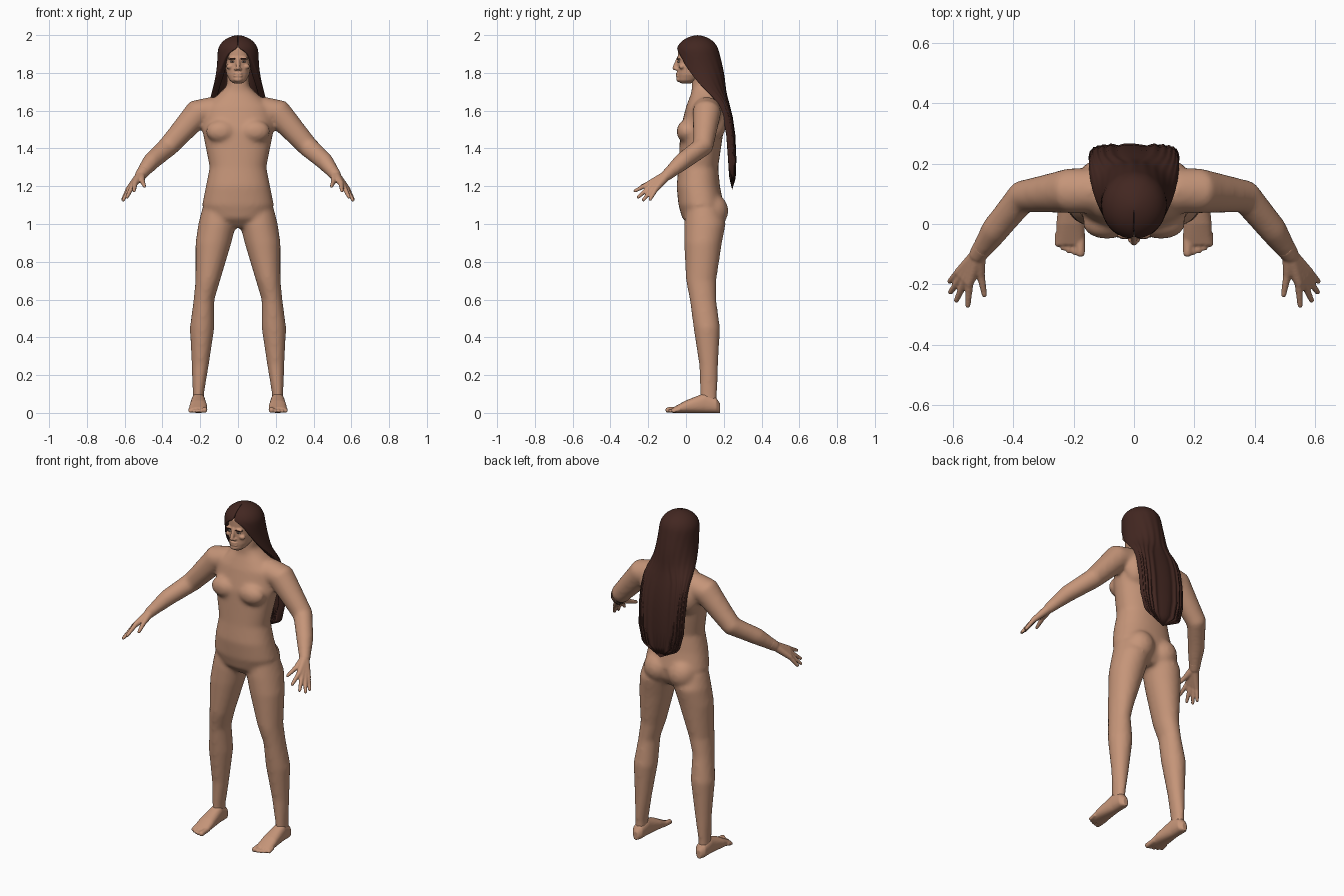
import bpy
import bmesh
import math
from mathutils import Vector, Matrix

cube = bpy.data.objects.get("Cube")
if cube:
    bpy.data.objects.remove(cube, do_unlink=True)


def material(name, rgb):
    mat = bpy.data.materials.new(name)
    mat.use_nodes = True
    mat.diffuse_color = (*rgb, 1)
    mat.node_tree.nodes["Principled BSDF"].inputs["Base Color"].default_value = (*rgb, 1)
    return mat


skin = material("skin", (.56, .3, .19))
hair_brown = material("hair_brown", (.055, .02, .015))
eye_white = material("eye_white", (.55, .5, .45))

X, Y, Z = Vector((1, 0, 0)), Vector((0, 1, 0)), Vector((0, 0, 1))
SIDES = {"left": 1, "right": -1}


def signed_power(value, exponent):
    return math.copysign(abs(value) ** exponent, value)


def skin_rings(bm, rings):
    """Bridge rings of equal vertex count and cap both ends."""
    rows = [[bm.verts.new(point) for point in ring] for ring in rings]
    for low, high in zip(rows, rows[1:]):
        for i in range(len(low)):
            j = (i + 1) % len(low)
            bm.faces.new((low[i], low[j], high[j], high[i]))
    bm.faces.new(rows[0])
    bm.faces.new(rows[-1])


def ellipse(centre, u, v, squareness=1, count=32):
    """Ring of points around a centre, spanned by the half axes u and v."""
    turns = [math.tau * i / count for i in range(count)]
    return [centre + u * signed_power(math.cos(turn), squareness)
            + v * signed_power(math.sin(turn), squareness) for turn in turns]


def trunk(bm, profile):
    """Centred upright form from rows of height, front y, back y and half width."""
    skin_rings(bm, [ellipse(Vector((0, (front + back) / 2, z)), X * width,
                            Y * (back - front) / 2, .9)
                    for z, front, back, width in profile])


def ball(bm, centre, radii):
    place = Matrix.Translation(centre) @ Matrix.Diagonal((*radii, 1))
    bmesh.ops.create_uvsphere(bm, u_segments=20, v_segments=12, radius=1, matrix=place)


def tube(bm, points, radii, side=1):
    """Round tube through the points with a rounded tip."""
    path = [Vector((side * x, y, z)) for x, y, z in points]
    rings = []
    for i, (point, radius) in enumerate(zip(path, radii)):
        ahead, behind = path[min(i + 1, len(path) - 1)], path[max(i - 1, 0)]
        along = (ahead - behind).normalized()
        across = along.cross(Z).normalized()
        rings.append(ellipse(point, across * radius, across.cross(along) * radius))
    skin_rings(bm, rings)
    ball(bm, path[-1], [radii[-1]] * 3)


def finish(name, bm, mat, voxel=0, smoothing=0):
    """Make the object; a voxel size fuses its overlapping forms into one surface."""
    bmesh.ops.recalc_face_normals(bm, faces=bm.faces)
    mesh = bpy.data.meshes.new(name)
    bm.to_mesh(mesh)
    bm.free()
    mesh.materials.append(mat)
    for polygon in mesh.polygons:
        polygon.use_smooth = True
    obj = bpy.data.objects.new(name, mesh)
    bpy.context.collection.objects.link(obj)
    if voxel:
        fuse = obj.modifiers.new("fuse", "REMESH")
        fuse.mode = "VOXEL"
        fuse.voxel_size = voxel
        fuse.use_smooth_shade = True
        soften = obj.modifiers.new("soften", "SMOOTH")
        soften.factor = .5
        soften.iterations = smoothing
    return obj


# Torso, neck, arms and legs, fused into one soft surface
torso = [(.98, .03, .16, .05), (1.03, -.02, .19, .16), (1.1, -.04, .2, .19),
         (1.2, -.05, .18, .17), (1.3, -.04, .17, .15), (1.5, -.03, .2, .19),
         (1.62, 0, .21, .18), (1.7, .03, .18, .09), (1.73, .03, .16, .06), (1.8, .03, .15, .06)]
# Leg rows: centre x, y, z, then half width and half depth
leg = [(.11, .09, 1.08, .08, .09), (.11, .1, 1, .1, .11), (.13, .09, .9, .095, .1),
       (.16, .08, .7, .065, .08), (.18, .09, .6, .055, .07), (.19, .11, .45, .065, .07),
       (.2, .12, .25, .045, .05), (.21, .12, .1, .03, .045), (.21, .12, .03, .03, .045)]
wrist = Vector((.515, -.1, 1.26))
arm = [(.13, .11, 1.6), (.21, .11, 1.59), (.37, .09, 1.41), (.46, -.02, 1.33), wrist]

bm = bmesh.new()
trunk(bm, torso)
for side in SIDES.values():
    skin_rings(bm, [ellipse(Vector((side * x, y, z)), X * width, Y * depth)
                    for x, y, z, width, depth in leg])
    tube(bm, arm, (.075, .075, .055, .047, .031), side)
    ball(bm, (side * .09, 0, 1.49), (.08, .05, .06))      # chest
    ball(bm, (side * .08, .14, 1.07), (.085, .085, .09))  # buttock
    ball(bm, (side * .11, .15, 1.54), (.075, .065, .1))   # shoulder blade
finish("body", bm, skin, .011, 9)

# Hands: four fingers spread evenly from index to little finger, plus a thumb
digits = [(Vector((.508, -.165, 1.23)), Vector((.495, -.235, 1.2)))]
for i in range(4):
    spread = i / 3
    knuckle = Vector((.545, -.195, 1.215)).lerp(Vector((.58, -.16, 1.185)), spread)
    tip = Vector((.55, -.27, 1.175)).lerp(Vector((.61, -.19, 1.13)), spread)
    reach = Vector((.02, -.01, -.02)) * math.sin(math.pi * spread)
    digits.append((knuckle, tip + reach))
for label, side in SIDES.items():
    bm = bmesh.new()
    tube(bm, (wrist.lerp(Vector(arm[-2]), .3), wrist), (.034, .03), side)
    for knuckle, tip in digits:
        tube(bm, (wrist, knuckle), (.025, .015), side)
        tube(bm, (knuckle, tip), (.014, .009), side)
    finish("hand_" + label, bm, skin, .005, 3)

# Feet: rows of y, half width and half height resting on the ground, then five toes
foot = [(.18, .015, .025), (.16, .033, .04), (.1, .037, .053), (0, .047, .033), (-.07, .047, .014)]
for label, side in SIDES.items():
    bm = bmesh.new()
    skin_rings(bm, [ellipse(Vector((side * .21, y, height)), X * width, Z * height, .85)
                    for y, width, height in foot])
    for i in range(5):
        radius = .01 if i else .015
        x = .177 + .019 * i
        tube(bm, ((x, -.03, .02), (x, .0018 * i * i - .095, radius)), (radius, radius), side)
    finish("foot_" + label, bm, skin, .005, 3)

# Head with nose, chin, lips, brow and cheeks
head = [(1.745, -.03, .03, .025), (1.76, -.043, .06, .044), (1.79, -.045, .11, .06),
        (1.83, -.044, .15, .068), (1.93, -.043, .16, .076), (1.96, -.015, .14, .06),
        (1.98, .03, .1, .03)]
bm = bmesh.new()
trunk(bm, head)
tube(bm, ((0, -.04, 1.88), (0, -.06, 1.826)), (.009, .012))
ball(bm, (0, -.038, 1.766), (.024, .014, .014))
for z in (1.784, 1.797):
    ball(bm, (0, -.045, z), (.024, .009, .006))
for side in SIDES.values():
    ball(bm, (side * .012, -.05, 1.82), (.009, .012, .008))
    ball(bm, (side * .03, -.037, 1.877), (.026, .012, .008))
    ball(bm, (side * .042, -.022, 1.833), (.021, .016, .014))
finish("head", bm, skin, .0045, 3)

# Eyes and eyebrows
features = [("eye_", eye_white, (-.038, 1.859), (.012, .005, .005)),
            ("iris_", hair_brown, (-.042, 1.859), (.005, .003, .004)),
            ("eyebrow_", hair_brown, (-.045, 1.875), (.018, .005, .004))]
for label, side in SIDES.items():
    for part, mat, place, radii in features:
        bm = bmesh.new()
        ball(bm, (side * .03, *place), radii)
        finish(part + label, bm, mat)

# Long hair: a rounded crown, then rows of height, centre y, half width and half depth
rows = []
for degrees in (85, 65, 45, 30, 15):
    rise, girth = math.sin(math.radians(degrees)), math.cos(math.radians(degrees))
    rows.append((1.9 + .1 * rise, .06, .11 * girth, .115 * girth))
rows += [(1.91, .06, .11, .115), (1.85, .07, .11, .12), (1.78, .085, .12, .12),
         (1.7, .11, .14, .1), (1.65, .17, .15, .055), (1.5, .22, .15, .045),
         (1.18, .225, .15, .04)]
STRANDS = 64
rings = []
for z, centre, width, depth in rows:
    # The opening around the face narrows upward until the crown closes it
    spread = math.pi if z > 1.92 else math.radians(90 + max(0, 280 * (z - 1.69)))
    squareness = 1 if z > 1.68 else .5
    outer, inner = [], []
    for i in range(STRANDS + 1):
        turn = spread * (2 * i / STRANDS - 1)
        across = signed_power(math.sin(turn), squareness)
        back = signed_power(math.cos(turn), squareness)
        wave = (2 - z) * .007 * math.sin(i * 1.25)
        height = z + (.01 * math.sin(i * .9) if z == rows[-1][0] else 0)
        outer.append((width * across, centre + (depth + wave) * back, height))
        inner.append((max(width - .035, width * .3) * across,
                      centre + max(depth - .035, depth * .3) * back, height))
    rings.append(outer + inner[::-1])
bm = bmesh.new()
skin_rings(bm, rings)
hair = finish("long_hair", bm, hair_brown)
strands = hair.modifiers.new("strands", "SUBSURF")
strands.levels = strands.render_levels = 1
